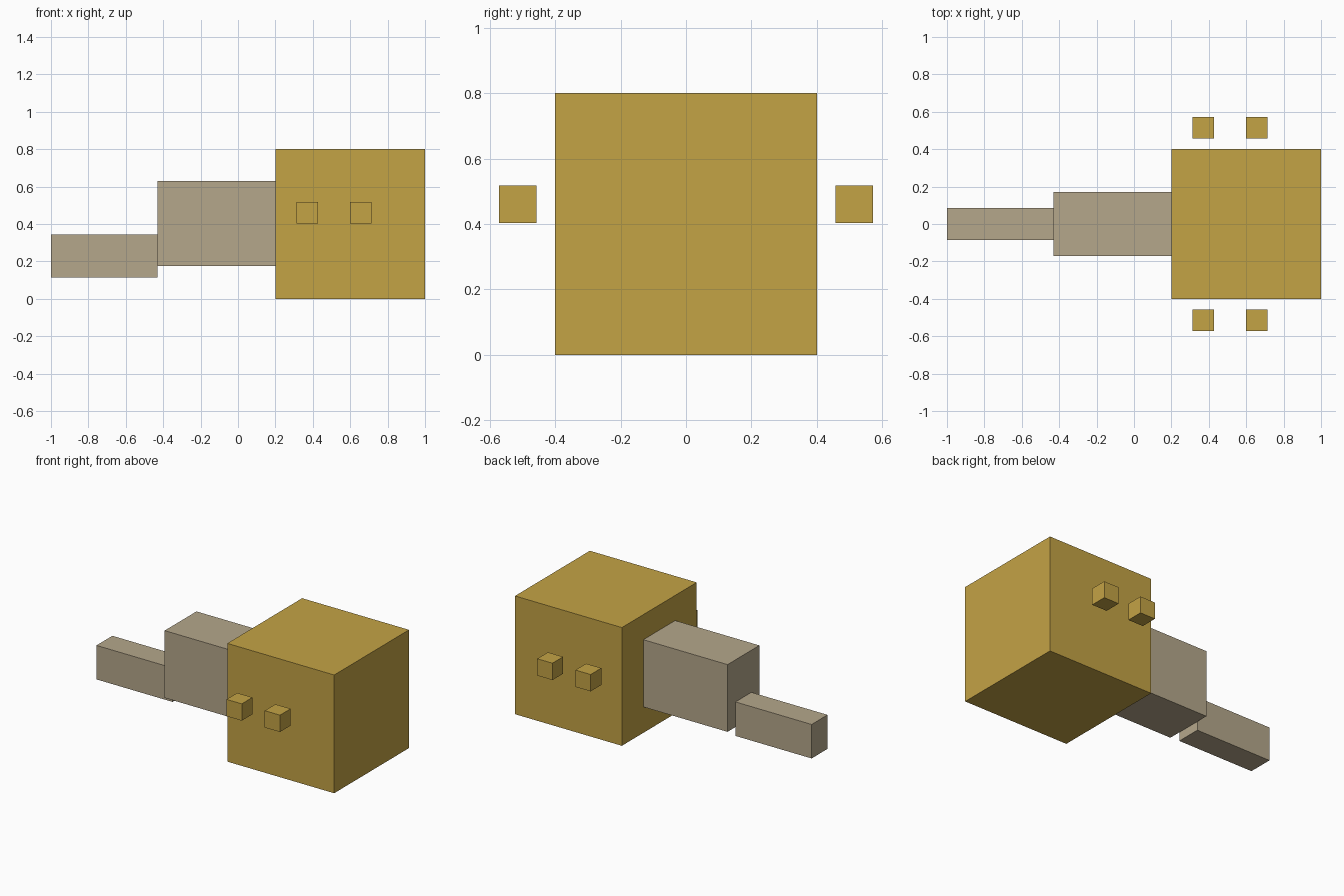
import bpy

if "Cube" in bpy.data.objects:
    bpy.data.objects.remove(bpy.data.objects["Cube"])


def material(name, rgb):
    mat = bpy.data.materials.new(name)
    mat.diffuse_color = (*rgb, 1.0)
    mat.use_nodes = True
    mat.node_tree.nodes["Principled BSDF"].inputs["Base Color"].default_value = mat.diffuse_color
    return mat


def box(name, low, high, mat):
    """Axis-aligned block between two opposite corners."""
    center = [(a + b) / 2 for a, b in zip(low, high)]
    bpy.ops.mesh.primitive_cube_add(size=1, location=center)
    obj = bpy.context.object
    obj.name = name
    obj.scale = [b - a for a, b in zip(low, high)]
    bpy.ops.object.transform_apply(location=False, rotation=False, scale=True)
    obj.data.materials.append(mat)
    return obj


gold = material("gold", (0.552, 0.366, 0.060))
tan = material("tan", (0.462, 0.386, 0.258))

# Large block, then the two stepped segments trailing from it
box("main_block", (0.2, -0.4, 0.0), (1.0, 0.4, 0.8), gold)
box("middle_segment", (-0.43, -0.17, 0.175), (0.2, 0.17, 0.63), tan)
box("end_segment", (-1.0, -0.085, 0.115), (-0.43, 0.085, 0.345), tan)

# Two small floating cubes on each side
size = 0.114
for side, y in (("front", -0.514), ("back", 0.514)):
    for place, x in (("inner", 0.371), ("outer", 0.657)):
        h = size / 2
        box(f"{side}_{place}_cube", (x - h, y - h, 0.403), (x + h, y + h, 0.403 + size), gold)
